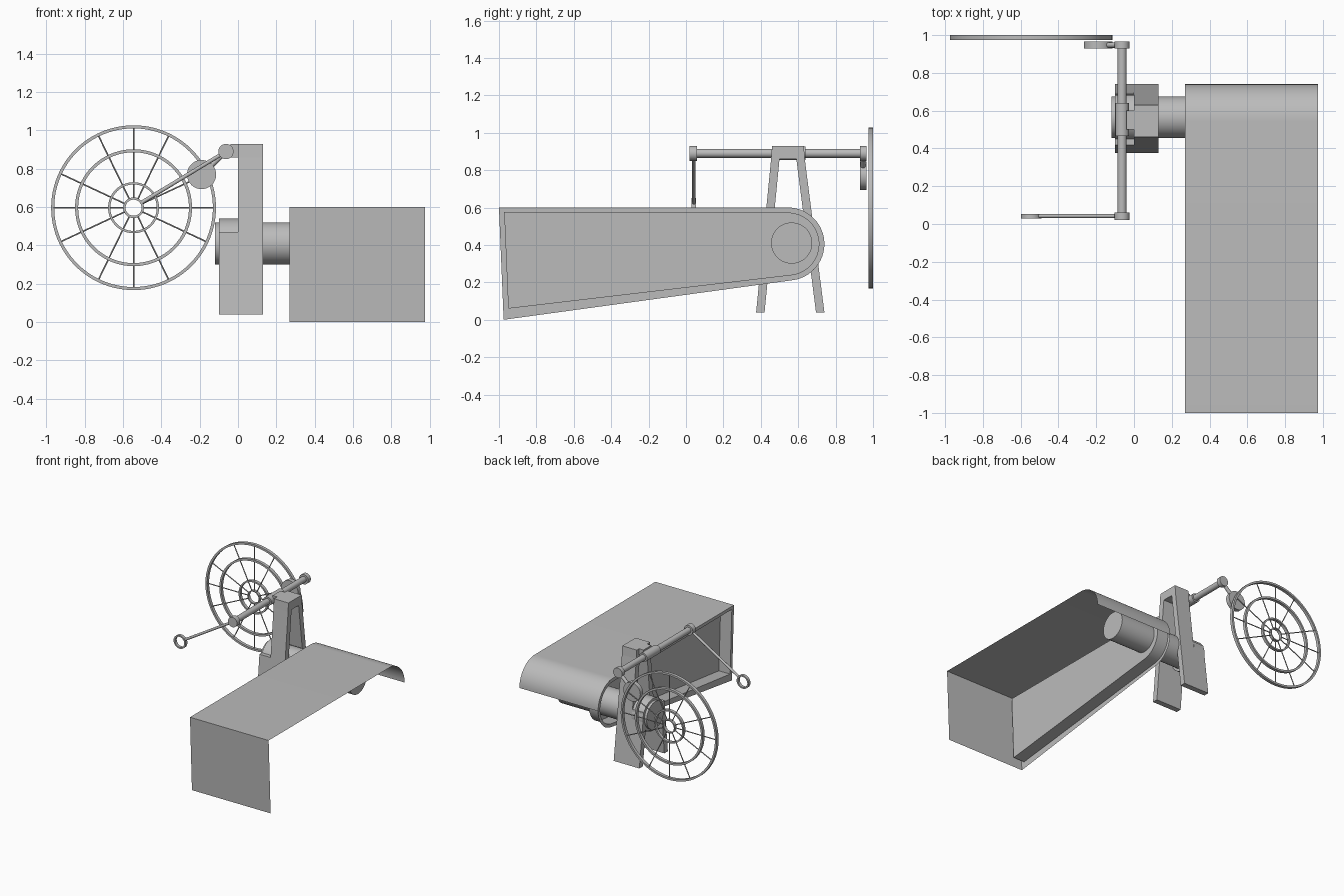
import bpy, bmesh, math
from mathutils import Vector

cube = bpy.data.objects.get("Cube")
if cube:
    bpy.data.objects.remove(cube, do_unlink=True)

grey = bpy.data.materials.new("plain_grey")
grey.use_nodes = True
colour = (0.5, 0.5, 0.5, 1)
grey.diffuse_color = colour
grey.node_tree.nodes["Principled BSDF"].inputs["Base Color"].default_value = colour


def finish(name, bm, smooth=True, recalc=True):
    if recalc:
        bmesh.ops.recalc_face_normals(bm, faces=bm.faces)
    mesh = bpy.data.meshes.new(name)
    bm.to_mesh(mesh)
    bm.free()
    mesh.materials.append(grey)
    ob = bpy.data.objects.new(name, mesh)
    bpy.context.collection.objects.link(ob)
    if smooth:
        bpy.ops.object.select_all(action='DESELECT')
        ob.select_set(True)
        bpy.context.view_layer.objects.active = ob
        bpy.ops.object.shade_smooth_by_angle(angle=math.radians(35))
    return ob


def rod(name, a, b, r, sides=32):
    a, b = Vector(a), Vector(b)
    bm = bmesh.new()
    bmesh.ops.create_cone(bm, cap_ends=True, segments=sides, radius1=r, radius2=r,
                          depth=(b - a).length)
    turn = (b - a).to_track_quat('Z', 'Y').to_matrix().to_4x4()
    turn.translation = (a + b) / 2
    bmesh.ops.transform(bm, matrix=turn, verts=bm.verts)
    return finish(name, bm)


def hoop(name, centre, r_in, r_out, depth, sides=64):
    """Flat ring facing along y."""
    bm = bmesh.new()
    rows = []
    for i in range(sides):
        t = math.tau * i / sides
        rows.append([bm.verts.new((centre[0] + r * math.cos(t), centre[1] + y,
                                   centre[2] + r * math.sin(t)))
                     for r, y in ((r_in, -depth / 2), (r_out, -depth / 2),
                                  (r_out, depth / 2), (r_in, depth / 2))])
    for i, a in enumerate(rows):
        b = rows[(i + 1) % sides]
        for j in range(4):
            k = (j + 1) % 4
            bm.faces.new((a[j], a[k], b[k], b[j]))
    return finish(name, bm)


def prism(name, outline, x0, x1):
    """Outline in (y, z), extruded along x."""
    bm = bmesh.new()
    face = bm.faces.new([bm.verts.new((x0, y, z)) for y, z in outline])
    out = bmesh.ops.extrude_face_region(bm, geom=[face])
    bmesh.ops.translate(bm, vec=(x1 - x0, 0, 0),
                        verts=[v for v in out["geom"] if isinstance(v, bmesh.types.BMVert)])
    return finish(name, bm, smooth=False)


# Housing: open sheet over the top, front and rounded back
AXIS_Y, AXIS_Z = 0.545, 0.405
X_IN, X_OUT, X_WALL = 0.27, 0.975, 0.37


def arc(r, start, end, n):
    return [(AXIS_Y + r * math.cos(math.radians(start + (end - start) * i / n)),
             AXIS_Z + r * math.sin(math.radians(start + (end - start) * i / n)))
            for i in range(n + 1)]


def strip(bm, a, b, closed):
    count = len(a) if closed else len(a) - 1
    for i in range(count):
        j = (i + 1) % len(a)
        bm.faces.new((a[i], a[j], b[j], b[i]))


def loop(bm, pts, x):
    return [bm.verts.new((x, y, z)) for y, z in pts]


cover = [(-0.975, 0.0), (-1.0, 0.6)] + arc(0.195, 90, 0, 16)
bm = bmesh.new()
strip(bm, loop(bm, cover, X_IN), loop(bm, cover, X_OUT), False)
finish("housing_cover", bm)

# Housing side: rim with a recessed wall
outer = [(-0.975, 0.0), (-1.0, 0.6)] + arc(0.195, 90, -82, 28)
inner = [(-0.95, 0.06), (-0.972, 0.575)] + arc(0.168, 90, -82, 28)
bm = bmesh.new()
rim = loop(bm, inner, X_IN)
wall = loop(bm, inner, X_WALL)
strip(bm, loop(bm, outer, X_IN), rim, True)
strip(bm, rim, wall, True)
bm.faces.new(wall)
finish("housing_side", bm)

# Drum and shaft
rod("shaft", (-0.12, 0.565, 0.41), (0.68, 0.565, 0.41), 0.11, 48)
rod("drum_collar", (-0.1, 0.565, 0.41), (0.0, 0.565, 0.41), 0.13, 48)

# Trestle: two splayed legs under a head block
prism("trestle_head", [(0.455, 0.86), (0.635, 0.86), (0.63, 0.93), (0.46, 0.93)], 0, 0.13)
MID = 0.47
for name, top, foot, thick in (("front_leg", 0.455, 0.375, 0.045),
                               ("back_leg", 0.635, 0.74, -0.045)):
    def edge(z):
        return top + (foot - top) * (0.86 - z) / 0.82
    for part, z0, z1, x0 in (("upper", MID, 0.86, 0.0), ("lower", 0.04, MID, -0.1)):
        prism(name + "_" + part, [(edge(z0), z0), (edge(z0) + thick, z0),
                                  (edge(z1) + thick, z1), (edge(z1), z1)], x0, 0.13)

# Crank rod with its bearing and end collars
RX, RZ = -0.063, 0.89
rod("crank_rod", (RX, 0.03, RZ), (RX, 0.96, RZ), 0.024)
rod("bearing_sleeve", (RX, 0.465, RZ), (RX, 0.64, RZ), 0.036)
prism("bearing_bracket", [(0.5, 0.86), (0.6, 0.86), (0.6, 0.93), (0.5, 0.93)], -0.04, 0.0)
rod("front_collar", (RX, 0.02, RZ), (RX, 0.06, RZ), 0.04)
rod("back_collar", (RX, 0.93, RZ), (RX, 0.965, RZ), 0.04)

# Handle with a small ring
HX, HZ = -0.545, 0.597
rod("handle_bar", (RX, 0.042, RZ), (HX + 0.042, 0.042, HZ + 0.027), 0.01, 16)
hoop("handle_ring", (HX, 0.042, HZ), 0.042, 0.054, 0.024, 40)

# Back arm with its disc
rod("back_arm", (RX, 0.947, RZ), (-0.19, 0.947, 0.77), 0.014, 16)
rod("back_disc", (-0.19, 0.93, 0.77), (-0.19, 0.965, 0.77), 0.076, 48)

# Spoked wheel
for name, r, w in (("wheel_rim", 0.43, 0.016), ("wheel_middle_ring", 0.305, 0.016),
                   ("wheel_inner_ring", 0.133, 0.012), ("wheel_hub_ring", 0.054, 0.008)):
    hoop(name, (HX, 0.9875, HZ), r - w, r, 0.025, 96)
for side in range(4):
    for a in ((0, 25, 64) if side % 2 == 0 else (0, 26, 65)):
        t = math.radians(a + 90 * side)
        c, s = math.cos(t), math.sin(t)
        rod("wheel_spoke", (HX + 0.05 * c, 0.9875, HZ + 0.05 * s),
            (HX + 0.42 * c, 0.9875, HZ + 0.42 * s), 0.004, 8)
